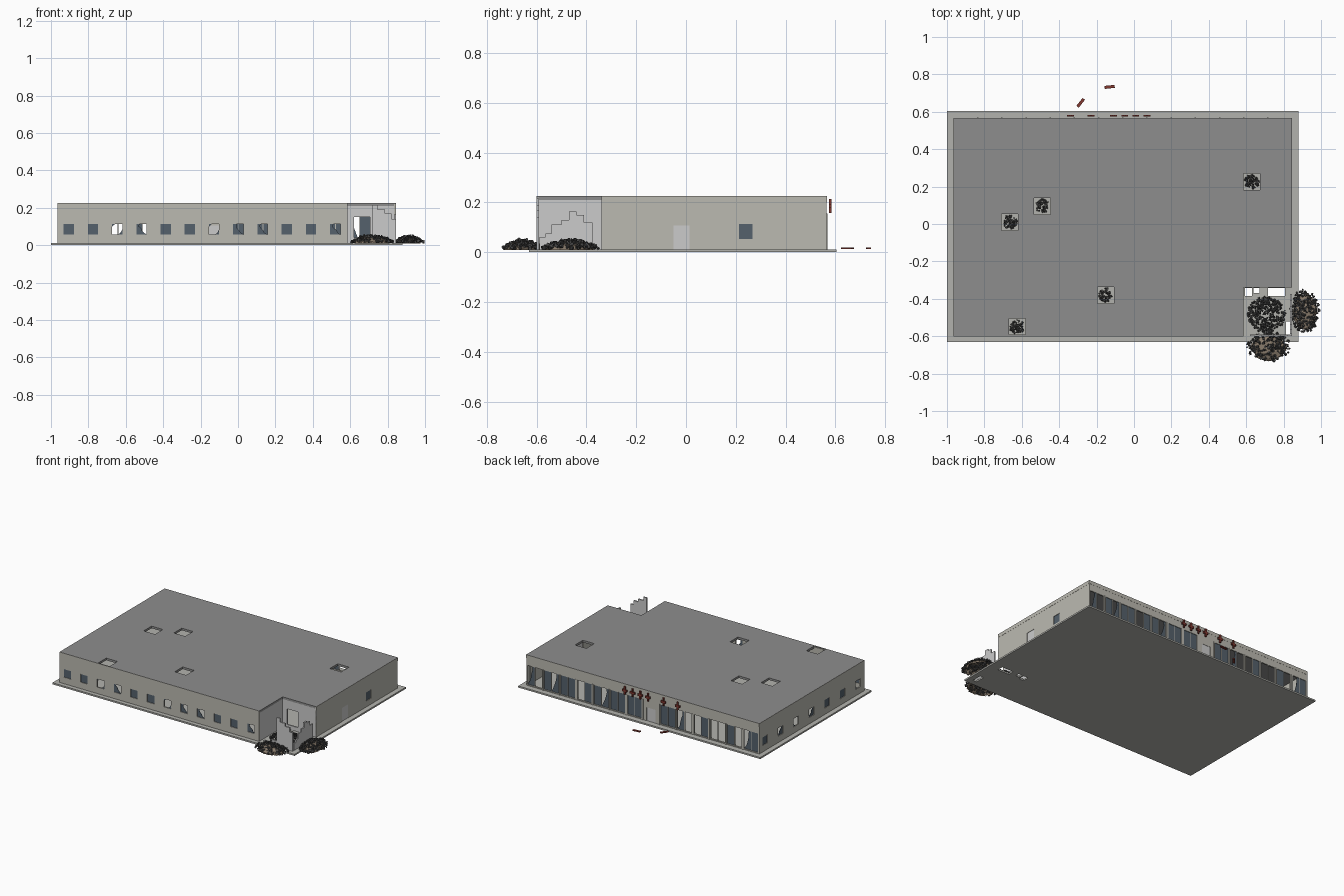
import bpy, bmesh, math, random
from mathutils import Matrix, Vector, Euler

if "Cube" in bpy.data.objects:
    bpy.data.objects.remove(bpy.data.objects["Cube"])

random.seed(7)
X0, X1, Y0, Y1, ZB, ZT = -0.965, 0.845, -0.60, 0.565, 0.011, 0.225
CX, CY = 0.585, -0.34          # inner corner of the collapsed area
T = 0.01                       # wall thickness


def mat(name, rgb):
    m = bpy.data.materials.new(name)
    m.diffuse_color = (*rgb, 1)
    m.use_nodes = True
    m.node_tree.nodes["Principled BSDF"].inputs["Base Color"].default_value = m.diffuse_color
    return m


WALL = mat("plaster", (0.50, 0.49, 0.44))
ROOF = mat("roofing", (0.27, 0.27, 0.27))
GLASS = mat("dark_glass", (0.09, 0.12, 0.15))
PALE = mat("pale_panel", (0.55, 0.55, 0.53))
RUBBLE = mat("rubble_grey", (0.06, 0.06, 0.06))
EARTH = mat("rubble_earth", (0.25, 0.20, 0.15))
RED = mat("faded_red", (0.22, 0.04, 0.03))


def finish(name, bm, m=None):
    me = bpy.data.meshes.new(name)
    bmesh.ops.recalc_face_normals(bm, faces=bm.faces)
    bm.to_mesh(me)
    bm.free()
    ob = bpy.data.objects.new(name, me)
    bpy.context.collection.objects.link(ob)
    if m:
        me.materials.append(m)
    return ob


def add_box(bm, x0, x1, y0, y1, z0, z1):
    M = Matrix.Translation(((x0 + x1) / 2, (y0 + y1) / 2, (z0 + z1) / 2))
    bmesh.ops.create_cube(bm, size=1, matrix=M @ Matrix.Diagonal((x1 - x0, y1 - y0, z1 - z0, 1)))


def boxes(name, items, m=None):
    bm = bmesh.new()
    for b in items:
        add_box(bm, *b)
    return finish(name, bm, m)


def cut(ob, items):
    # subtract a set of separate boxes, then discard the cutter
    c = boxes("cutter", items)
    c.hide_render = True
    mod = ob.modifiers.new("cut", 'BOOLEAN')
    mod.operation, mod.solver, mod.object = 'DIFFERENCE', 'EXACT', c
    dg = bpy.context.evaluated_depsgraph_get()
    me = bpy.data.meshes.new_from_object(ob.evaluated_get(dg))
    ob.modifiers.clear()
    ob.data = me
    bpy.data.objects.remove(c)


def add_plate(bm, pts, axis, pos, thick):
    # flat outline in (horizontal, z), extruded along the wall normal
    vs = [bm.verts.new((u, pos, z) if axis == 'y' else (pos, u, z)) for u, z in pts]
    f = bm.faces.new(vs)
    r = bmesh.ops.extrude_face_region(bm, geom=[f])
    d = (0, thick, 0) if axis == 'y' else (thick, 0, 0)
    bmesh.ops.translate(bm, vec=d, verts=[v for v in r["geom"] if isinstance(v, bmesh.types.BMVert)])


def add_pane(bm, u0, u1, z0, z1, axis, pos, state):
    # F = whole, P = half broken, B = only shards, other = empty
    w, h = u1 - u0, z1 - z0
    if state == 'F':
        add_plate(bm, [(u0, z0), (u1, z0), (u1, z1), (u0, z1)], axis, pos, 0.002)
    elif state == 'P':
        jag = [(u0 + w * (0.75 - 0.15 * i) + random.uniform(-.1, .1) * w,
                z0 + h * (i + 1) / 5) for i in range(4)]
        add_plate(bm, [(u0, z0), (u1, z0)] + jag + [(u0 + w * 0.35, z1), (u0, z1)], axis, pos, 0.002)
    elif state == 'B':
        add_plate(bm, [(u1, z0), (u1, z0 + h * .5), (u1 - w * .2, z0 + h * .15), (u1 - w * .45, z0)], axis, pos, 0.002)
        add_plate(bm, [(u0, z1), (u0, z1 - h * .25), (u0 + w * .3, z1)], axis, pos, 0.002)


# ground slab with holes under the collapsed corner
slab = boxes("ground_slab", [(-1, 0.88, -0.63, 0.605, 0, ZB)], mat("slab_grey", (0.45, 0.45, 0.42)))
cut(slab, [(0.593, 0.63, -0.385, -0.341, -.1, .1), (0.64, 0.672, -0.37, -0.341, -.1, .1),
           (0.717, 0.807, -0.385, -0.341, -.1, .1), (0.812, 0.842, -0.59, -0.52, -.1, .1)])

# window layout
W, WZ0, WZ1 = 0.0275, 0.056, 0.113
front = [(-0.905 + 0.1295 * i, s) for i, s in enumerate("FFBPFFBPPFFP")]
left = [(0.5 - 0.172 * i, s) for i, s in enumerate("FPBPFFB")]
bay = (X1 - X0) / 14
bays = [X0 + bay * (i + 0.5) for i in range(14)]
DOOR_BAY, BH = 6, bay / 2 - 0.009

# outer walls with all openings
walls = boxes("outer_walls", [(X0, X1, Y0, Y1, ZB, 0.22)], WALL)
cut(walls, [(X0 + T, X1 - T, Y0 + T, Y1 - T, -1, 1)])
holes = [(x - W, x + W, Y0 - .03, Y0 + .03, WZ0, WZ1) for x, _ in front]
holes += [(X0 - .03, X0 + .03, y - W, y + W, WZ0, WZ1) for y, _ in left]
holes += [(x - BH, x + BH, Y1 - .03, Y1 + .03, 0.018, 0.152)
          for i, x in enumerate(bays) if i != DOOR_BAY]
dx = bays[DOOR_BAY]
holes += [(dx - .035, dx + .035, Y1 - .03, Y1 + .03, 0.005, 0.105),
          (X1 - .03, X1 + .03, -.051, .015, 0.005, 0.107),
          (X1 - .03, X1 + .03, .212, .268, WZ0 - .003, WZ1),
          (CX, 1.2, -1, CY, -1, 1)]
cut(walls, holes)

# roof with square holes and the missing corner
spots = [(0.63, 0.225), (-0.49, 0.095), (-0.665, 0.01), (-0.15, -0.38), (-0.625, -0.55)]
roof = boxes("roof", [(X0, X1, Y0, Y1, 0.21, ZT)], ROOF)
cut(roof, [(x - .044, x + .044, y - .044, y + .044, 0, 1) for x, y in spots]
    + [(CX, 1.2, -1, CY, -1, 1)])
boxes("wall_top_band", [(X0 - .001, CX, Y0 - .001, Y0, .2, ZT), (X0 - .001, X0, Y0, Y1, .2, ZT),
                        (X1, X1 + .001, CY, Y1, .2, ZT), (X0, X1, Y1, Y1 + .001, .2, ZT)], WALL)

# inner partitions behind the collapse
part = boxes("partition_walls", [(CX - T, CX, Y0 + T, CY, ZB, .215)], PALE)
part_back = boxes("partition_back", [(CX - T, X1, CY, CY + T, ZB, .215)], PALE)
cut(part_back, [(0.62, 0.705, CY - .05, CY + .05, 0.04, 0.15)])


def stepped(name, axis, pos, steps, end):
    # broken wall remnant: each step is (start, top height)
    bm = bmesh.new()
    pts = [(steps[0][0], ZB)]
    for i, (u, z) in enumerate(steps):
        nxt = steps[i + 1][0] if i + 1 < len(steps) else end
        pts += [(u, z), (nxt, z)]
    pts.append((end, ZB))
    add_plate(bm, pts, axis, pos, T)
    finish(name, bm, PALE)


stepped("broken_front_wall", 'y', Y0, [(0.62, .03), (0.68, .05), (0.72, .215), (0.745, .19),
                                       (0.785, .17), (0.82, .14)], X1)
stepped("broken_side_wall", 'x', X1 - T, [(-0.588, .06), (-0.565, .075), (-0.54, .11), (-0.5, .13),
                                          (-0.47, .163), (-0.44, .15), (-0.41, .12)], -0.375)

# window glass
bm = bmesh.new()
for x, s in front:
    add_pane(bm, x - W, x + W, WZ0, WZ1, 'y', Y0 + .004, s)
for y, s in left:
    add_pane(bm, y - W, y + W, WZ0, WZ1, 'x', X0 + .004, s)
add_pane(bm, .212, .268, WZ0 - .003, WZ1, 'x', X1 - .005, 'F')
finish("window_glass", bm, GLASS)

# shopfront glass: two panes per bay, in bays ordered from low x to high x
bm = bmesh.new()
for x, s in zip(bays, ("FP", "-F", "--", "F-", "-P", "FF", "  ", "FF", "FF", "PF", "F-", "FF", "PF", "-P")):
    for k in (0, 1):
        add_pane(bm, x - BH * (1 - k) + .001, x + BH * k - .001, .018, .152, 'y', Y1 - .006, s[k])
finish("shopfront_glass", bm, GLASS)
boxes("shopfront_posts", [(X0 + bay * i - .004, X0 + bay * i + .004, Y1 - .002, Y1 + .004, ZB, .155)
                          for i in range(1, 14)]
      + [(x - .002, x + .002, Y1 - .008, Y1 - .001, .018, .152)
         for i, x in enumerate(bays) if i != DOOR_BAY], WALL)
boxes("doors", [(dx - .035, dx + .035, Y1 - .006, Y1 - .002, ZB, .105),
                (X1 - .006, X1 - .002, -.051, .015, ZB, .107)], PALE)

# plain red trim blocks above the entrance, two of them fallen
boxes("red_trim", [(x - .018, x + .018, .574, .584, .178, .192)
                   for x in (-.34, -.23, -.11, -.05, .01, .07)]
      + [(x - .005, x + .005, .574, .584, .158, .214) for x in (-.34, -.23, -.11, -.05, .01, .07)], RED)
for i, (x, y, a) in enumerate([(-.285, .648, .9), (-.13, .733, .1)]):
    ob = boxes(f"fallen_trim_{i}", [(-.027, .027, -.008, .008, -.003, .003)], RED)
    ob.location, ob.rotation_euler = (x, y, .015), (0, 0, a)


def chunks(name, cx, cy, rx, ry, n, size, height, zb=ZB):
    # loose pile of tumbled blocks
    bm = bmesh.new()
    for _ in range(n):
        r, a = math.sqrt(random.random()), random.uniform(0, math.tau)
        s = size * random.uniform(.4, 1)
        z = zb + s * .4 + height * max(0, 1 - r * r) * random.uniform(.6, 1)
        M = Matrix.Translation((cx + rx * r * math.cos(a), cy + ry * r * math.sin(a), z))
        R = Euler([random.uniform(0, 3) for _ in range(3)]).to_matrix().to_4x4()
        bmesh.ops.create_cube(bm, size=1, matrix=M @ R @ Matrix.Diagonal((s, s * .7, s * .5, 1)))
    finish(name, bm, RUBBLE)


def mound(name, cx, cy, rx, ry, h, zb):
    # rough heap of earth
    bm = bmesh.new()
    bmesh.ops.create_icosphere(bm, subdivisions=3, radius=1)
    bmesh.ops.bisect_plane(bm, geom=bm.verts[:] + bm.edges[:] + bm.faces[:], plane_co=(0, 0, 0),
                           plane_no=(0, 0, -1), clear_outer=True)
    for v in bm.verts:
        k = random.uniform(.86, 1.05)
        v.co = Vector((cx + v.co.x * rx * k, cy + v.co.y * ry * k, zb + v.co.z * h * k))
    finish(name, bm, EARTH)


# rubble heaps at the collapsed corner and under each roof hole
mound("front_mound", 0.72, -0.665, 0.095, 0.068, 0.038, 0.008)
mound("side_mound", 0.915, -0.47, 0.065, 0.10, 0.038, 0.008)
chunks("front_rubble", 0.72, -0.655, 0.115, 0.078, 240, 0.018, 0.034, 0.011)
chunks("side_rubble", 0.915, -0.465, 0.078, 0.115, 240, 0.018, 0.034, 0.011)
chunks("corner_rubble", 0.71, -0.485, 0.10, 0.095, 320, 0.018, 0.04)
for i, (x, y) in enumerate(spots):
    chunks(f"roof_debris_{i}", x, y, 0.038, 0.036, 60, 0.016, 0.015)
